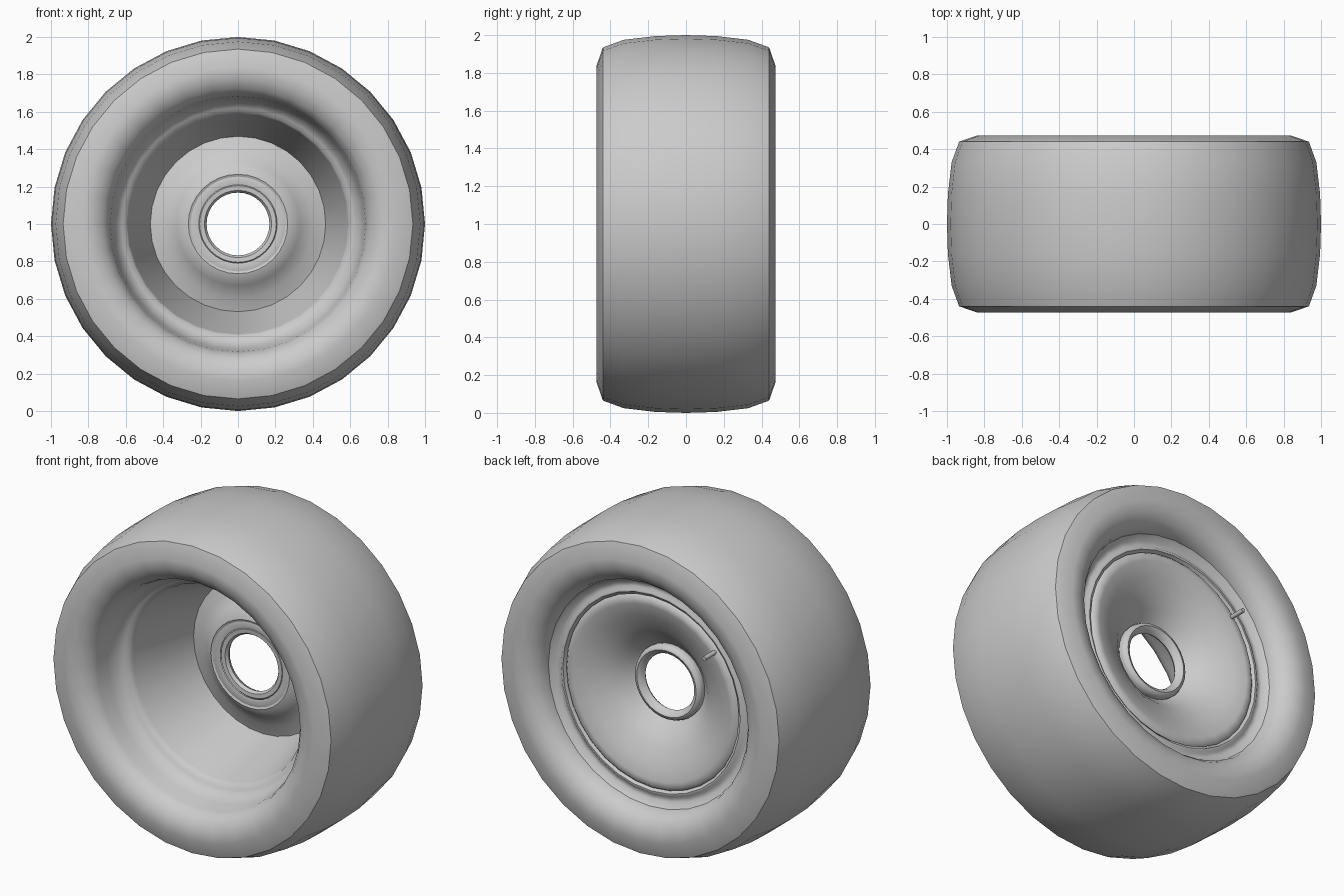
import bpy, bmesh, math
from mathutils import Matrix, Vector

old = bpy.data.objects.get("Cube")
if old:
    bpy.data.objects.remove(old)

SIDES = 32
CENTRE = Vector((0, 0, 1))

grey = bpy.data.materials.new("plain_grey")
grey.use_nodes = True
GREY = (0.6, 0.6, 0.6, 1)
grey.diffuse_color = GREY
grey.node_tree.nodes["Principled BSDF"].inputs["Base Color"].default_value = GREY


def finish(name, bm, angle):
    bmesh.ops.recalc_face_normals(bm, faces=bm.faces)
    mesh = bpy.data.meshes.new(name)
    bm.to_mesh(mesh)
    bm.free()
    mesh.materials.append(grey)
    obj = bpy.data.objects.new(name, mesh)
    bpy.context.collection.objects.link(obj)
    bpy.ops.object.select_all(action="DESELECT")
    obj.select_set(True)
    bpy.context.view_layer.objects.active = obj
    bpy.ops.object.shade_smooth_by_angle(angle=math.radians(angle))


def lathe(name, profile, angle):
    """Turn a closed (radius, y) profile around the axle."""
    bm = bmesh.new()
    rings = []
    for i in range(SIDES):
        a = math.tau * i / SIDES
        spoke = Vector((math.sin(a), 0, math.cos(a)))
        rings.append([bm.verts.new(CENTRE + spoke * r + Vector((0, y, 0)))
                      for r, y in profile])
    n = len(profile)
    for i in range(SIDES):
        a, b = rings[i], rings[(i + 1) % SIDES]
        for j in range(n):
            k = (j + 1) % n
            bm.faces.new((a[j], a[k], b[k], b[j]))
    finish(name, bm, angle)


# Tyre: half profile from crown to bead, mirrored to the front
half = [(0.995, 0.16), (0.975, 0.33), (0.935, 0.44), (0.84, 0.473),
        (0.775, 0.462), (0.725, 0.435), (0.695, 0.395), (0.682, 0.35),
        (0.68, 0.32)]
lathe("tyre", [(r, -y) for r, y in reversed(half)] + [(1, 0)] + half, 45)

# Rim: deep tapering barrel at the front, rolled flange at the back
rim_front = [(0.696, -0.395), (0.683, -0.36), (0.672, -0.29), (0.65, -0.235),
             (0.62, -0.207), (0.598, -0.20), (0.588, -0.17), (0.468, 0.245)]
rim_back = [(0.55, 0.27), (0.588, 0.31), (0.597, 0.332), (0.61, 0.332),
            (0.625, 0.318), (0.65, 0.32), (0.682, 0.35)]
lathe("rim", rim_front + rim_back, 60)

# Dished disc with a rolled outer edge
lathe("wheel_disc", [(0.48, 0.245), (0.40, 0.225), (0.33, 0.18),
                     (0.267, 0.12), (0.21, 0.13), (0.225, 0.14),
                     (0.25, 0.165), (0.30, 0.215), (0.36, 0.26),
                     (0.45, 0.305), (0.53, 0.335), (0.565, 0.337),
                     (0.582, 0.32), (0.55, 0.27)], 60)

# Hub ring around the axle bore
lathe("hub_ring", [(0.266, 0.117), (0.215, 0.142), (0.205, 0.13),
                   (0.18, 0.132), (0.168, 0.15), (0.178, 0.175), (0.20, 0.188),
                   (0.218, 0.181), (0.226, 0.16), (0.224, 0.135)], 50)

# Valve stem on the back of the disc
bm = bmesh.new()
bmesh.ops.create_cone(bm, cap_ends=True, segments=10, radius1=0.013,
                      radius2=0.013, depth=0.11,
                      matrix=Matrix.Translation((-0.425, 0.378, 1.36))
                      @ Matrix.Rotation(math.pi / 2, 4, "X"))
finish("valve_stem", bm, 40)
